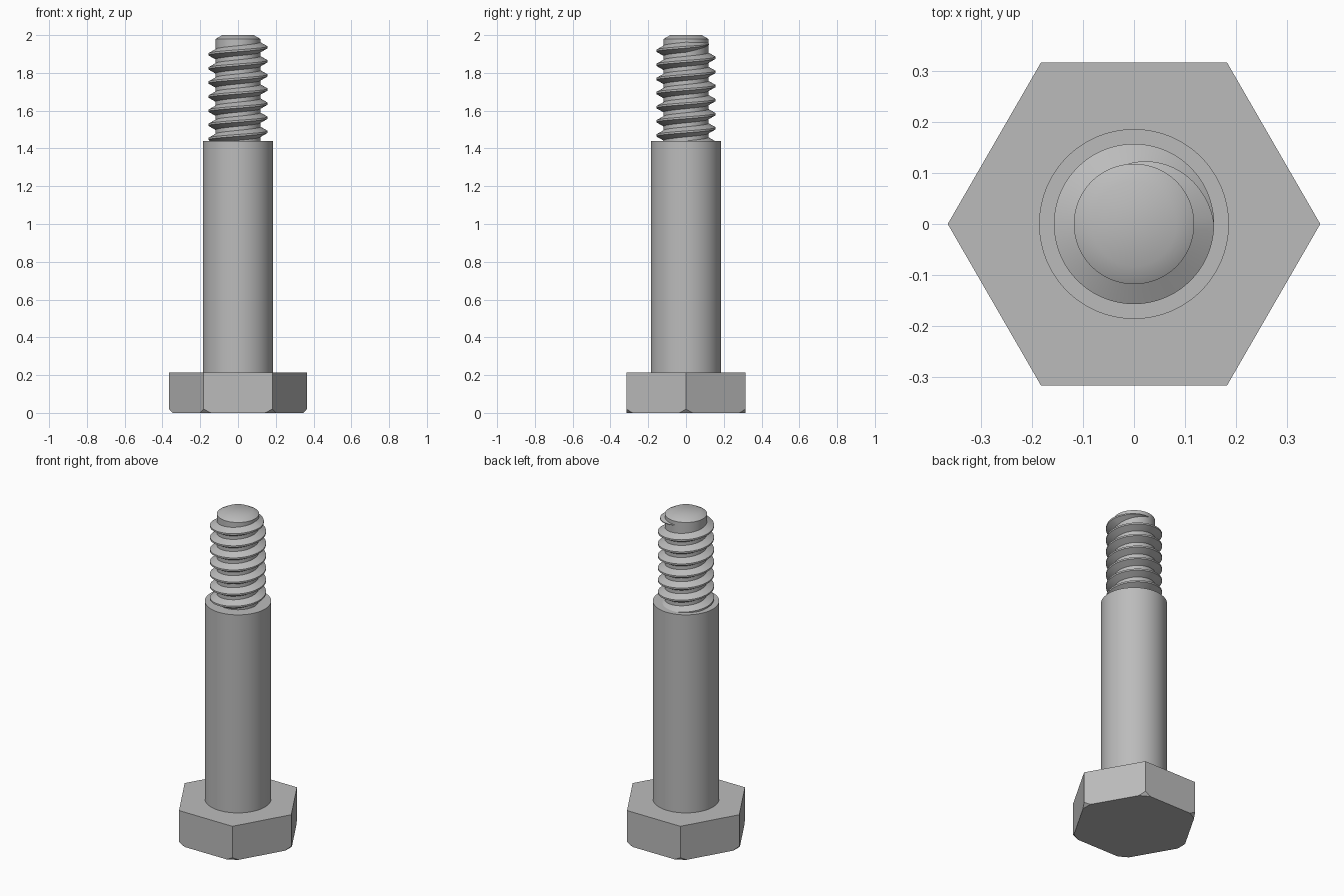
import bpy, bmesh, math

cube = bpy.data.objects.get("Cube")
if cube:
    bpy.data.objects.remove(cube, do_unlink=True)

steel = bpy.data.materials.new("steel grey")
steel.use_nodes = True
GREY = (0.5, 0.5, 0.5, 1)
steel.diffuse_color = GREY
steel.node_tree.nodes["Principled BSDF"].inputs["Base Color"].default_value = GREY


def finish(name, bm, smooth=True):
    bmesh.ops.recalc_face_normals(bm, faces=bm.faces)
    mesh = bpy.data.meshes.new(name)
    bm.to_mesh(mesh)
    bm.free()
    mesh.materials.append(steel)
    obj = bpy.data.objects.new(name, mesh)
    bpy.context.collection.objects.link(obj)
    if smooth:
        bpy.ops.object.select_all(action='DESELECT')
        obj.select_set(True)
        bpy.context.view_layer.objects.active = obj
        bpy.ops.object.shade_smooth_by_angle(angle=math.radians(30))
    return obj


def lathe(name, profile, sides=96, smooth=True):
    """Closed solid of revolution from (radius, height) pairs."""
    bm = bmesh.new()
    rings = [[bm.verts.new((r * math.cos(math.tau * i / sides),
                            r * math.sin(math.tau * i / sides), z))
              for i in range(sides)] for r, z in profile]
    for low, high in zip(rings, rings[1:]):
        for i in range(sides):
            j = (i + 1) % sides
            bm.faces.new((low[i], low[j], high[j], high[i]))
    bm.faces.new(rings[0])
    bm.faces.new(rings[-1])
    return finish(name, bm, smooth)


# Hexagonal head, corners trimmed by a cone at the base
head = lathe("hex_head", [(0.365, 0), (0.365, 0.215)], sides=6, smooth=False)
trim = lathe("head_chamfer_cutter", [(0.347, 0), (0.447, 0.115), (0.447, 0.3)])
trim.hide_render = True
trim.hide_viewport = True
cut = head.modifiers.new("corner chamfer", 'BOOLEAN')
cut.operation = 'INTERSECT'
cut.solver = 'EXACT'
cut.object = trim
bpy.context.view_layer.objects.active = head
bpy.ops.object.modifier_apply(modifier=cut.name)
bpy.data.objects.remove(trim, do_unlink=True)

# Smooth shoulder and threaded core with chamfered tip
lathe("shank", [(0.186, 0.21), (0.186, 1.44)])
CORE = 0.118
lathe("thread_core", [(CORE, 1.42), (CORE, 1.98), (0.083, 2.0)])

# Right-handed helical thread, fading out over its last quarter turn
PITCH, CREST, STEPS = 0.0747, 0.157, 72
TOP_Z = 1.936                    # crest height where the fade begins, at +x
TURNS, FADE = 7, 0.27
bm = bmesh.new()
previous = None
total = int((TURNS + FADE) * STEPS)
for step in range(total + 1):
    turn = step / STEPS - TURNS
    angle = math.tau * turn
    z = TOP_Z + PITCH * turn
    fade = 1 - max(0, turn) / FADE
    crest = CORE + (CREST - CORE) * fade
    root, tip = 0.004 + 0.026 * fade, 0.001 + 0.004 * fade
    section = [(CORE - 0.006, -root), (crest, -tip), (crest, tip), (CORE - 0.006, root)]
    ring = [bm.verts.new((r * math.cos(angle), r * math.sin(angle), z + dz))
            for r, dz in section]
    if previous:
        for k in range(4):
            n = (k + 1) % 4
            bm.faces.new((previous[k], previous[n], ring[n], ring[k]))
    else:
        bm.faces.new(ring)
    previous = ring
bm.faces.new(previous)
finish("screw_thread", bm)
